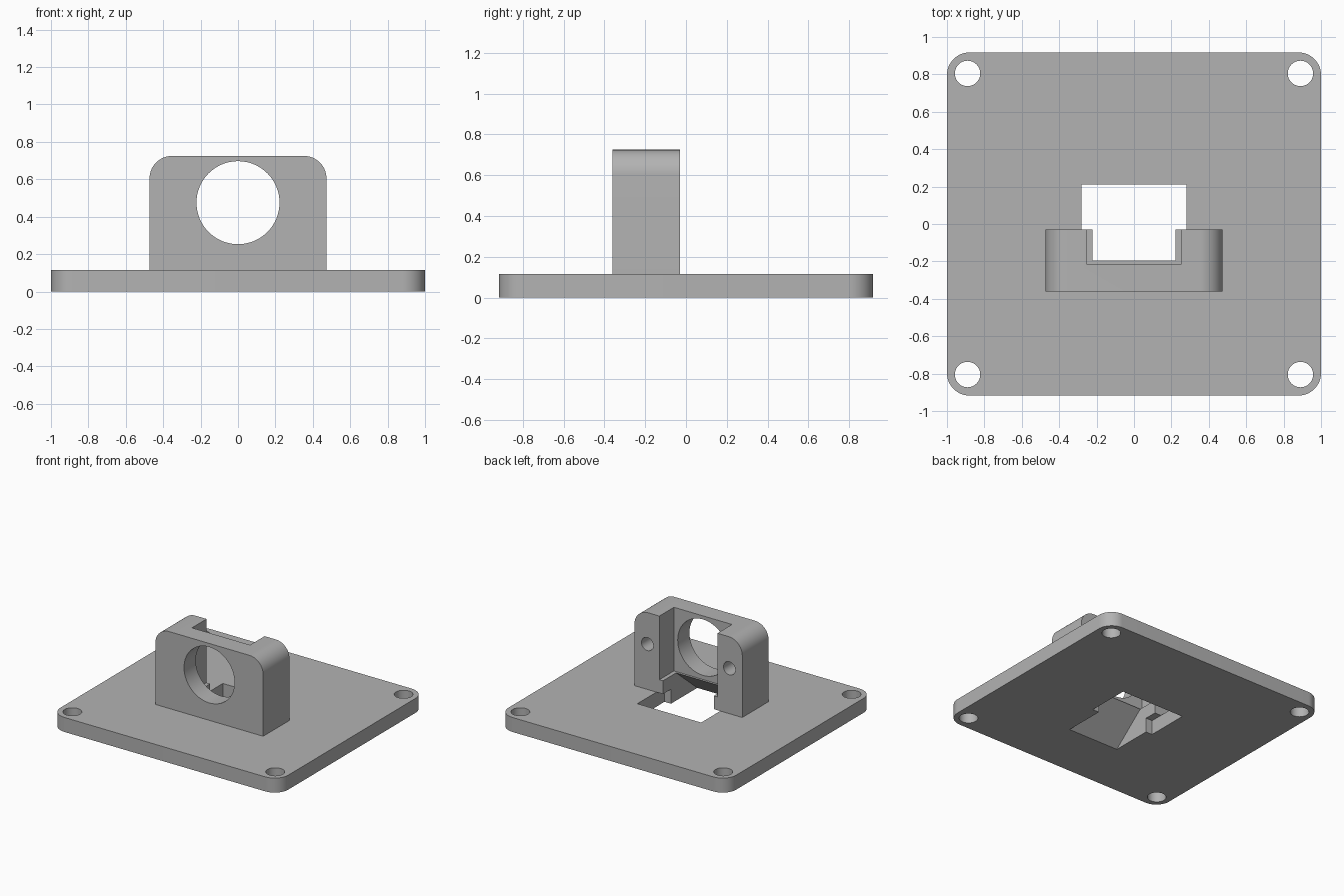
import bpy, bmesh, math
from mathutils import Vector

if "Cube" in bpy.data.objects:
    bpy.data.objects.remove(bpy.data.objects["Cube"], do_unlink=True)

PLATE_TOP = 0.115
BORE_Z = 0.475

grey = bpy.data.materials.new("matte grey")
grey.use_nodes = True
grey.diffuse_color = (0.45, 0.45, 0.45, 1)
grey.node_tree.nodes["Principled BSDF"].inputs["Base Color"].default_value = (0.45, 0.45, 0.45, 1)


def prism(name, points, direction):
    """Extrude a closed 3D outline along a direction."""
    bm = bmesh.new()
    face = bm.faces.new([bm.verts.new(p) for p in points])
    new = bmesh.ops.extrude_face_region(bm, geom=[face])["geom"]
    moved = [v for v in new if isinstance(v, bmesh.types.BMVert)]
    bmesh.ops.translate(bm, verts=moved, vec=Vector(direction))
    bmesh.ops.recalc_face_normals(bm, faces=bm.faces)
    mesh = bpy.data.meshes.new(name)
    bm.to_mesh(mesh)
    bm.free()
    mesh.materials.append(grey)
    obj = bpy.data.objects.new(name, mesh)
    bpy.context.collection.objects.link(obj)
    return obj


def box(name, x, y0, y1, z0, z1):
    """Box symmetric about x = 0."""
    return prism(name, [(-x, y0, z0), (x, y0, z0), (x, y1, z0), (-x, y1, z0)], (0, 0, z1 - z0))


def arc(cx, cy, r, start, end, steps):
    angles = [math.radians(start + (end - start) * i / steps) for i in range(steps + 1)]
    return [(cx + r * math.cos(a), cy + r * math.sin(a)) for a in angles]


def circle(cx, cy, r, steps=64):
    return arc(cx, cy, r, 0, 360, steps)[:-1]


def boolean(target, other, operation="DIFFERENCE"):
    mod = target.modifiers.new(operation.lower(), "BOOLEAN")
    mod.operation = operation
    mod.solver = "EXACT"
    mod.object = other
    bpy.context.view_layer.objects.active = target
    bpy.ops.object.modifier_apply(modifier=mod.name)
    bpy.data.objects.remove(other, do_unlink=True)


# Base plate with rounded corners
w, d, r = 1.0, 0.917, 0.12
outline = []
for i, (sx, sy) in enumerate([(1, 1), (-1, 1), (-1, -1), (1, -1)]):
    outline += arc(sx * (w - r), sy * (d - r), r, 90 * i, 90 * i + 90, 16)
body = prism("mounting_base", [(x, y, 0) for x, y in outline], (0, 0, PLATE_TOP))

# Corner screw holes
for sx in (-1, 1):
    for sy in (-1, 1):
        ring = circle(sx * 0.89, sy * 0.805, 0.068, 40)
        boolean(body, prism("corner_hole", [(x, y, -0.1) for x, y in ring], (0, 0, 0.4)))

# Rectangular opening in the plate
boolean(body, box("plate_opening", 0.28, -0.13, 0.21, -0.1, 0.3))

# Upright bracket with rounded top corners
hw, top, r = 0.473, 0.725, 0.12
profile = [(-hw, PLATE_TOP), (hw, PLATE_TOP)]
profile += arc(hw - r, top - r, r, 0, 90, 16) + arc(-hw + r, top - r, r, 90, 180, 16)
bracket = prism("bracket", [(x, -0.36, z) for x, z in profile], (0, 0.33, 0))
boolean(body, bracket, "UNION")

# Pocket open to the back and top
boolean(body, box("pocket", 0.255, -0.213, 0.1, 0.22, 1.0))

# Sloped chute running from the pocket to the underside
slope = [(-0.484, -0.02), (-0.195, 0.22), (-0.195, 0.3), (0.1, 0.3), (0.1, -0.02)]
boolean(body, prism("chute", [(-0.223, y, z) for y, z in slope], (0.446, 0, 0)))

# Large round bore through the front wall
boolean(body, prism("bore", [(x, -0.5, z) for x, z in circle(0, BORE_Z, 0.222)], (0, 0.4, 0)))

# Blind screw holes in the back of the bracket
for sx in (-1, 1):
    ring = circle(sx * 0.36, BORE_Z, 0.052, 32)
    boolean(body, prism("screw_hole", [(x, -0.23, z) for x, z in ring], (0, 0.4, 0)))

# Smooth rounded walls, sharp edges elsewhere
bpy.ops.object.select_all(action="DESELECT")
body.select_set(True)
bpy.context.view_layer.objects.active = body
bpy.ops.object.shade_smooth_by_angle(angle=math.radians(30))
